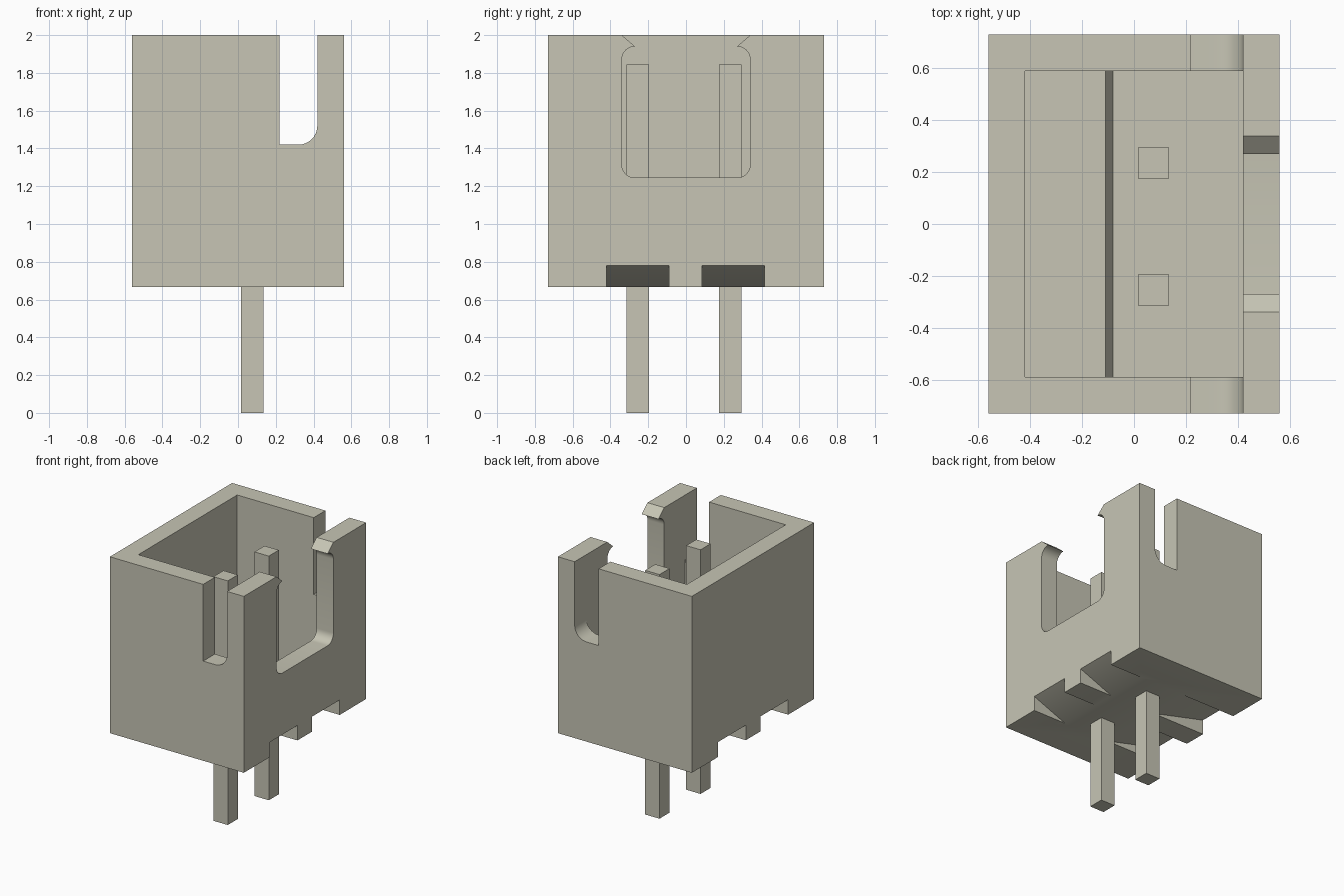
import bpy, bmesh, math
from mathutils import Vector

cube = bpy.data.objects.get("Cube")
if cube:
    bpy.data.objects.remove(cube, do_unlink=True)

# One plastic colour for everything
mat = bpy.data.materials.new("warm grey")
mat.use_nodes = True
COLOUR = (0.57, 0.56, 0.46, 1)
mat.diffuse_color = COLOUR
mat.node_tree.nodes["Principled BSDF"].inputs["Base Color"].default_value = COLOUR


def prism(name, profile, axis, lo, hi):
    """Extrude a profile along x (points are y,z) or along y (points are x,z)."""
    def place(p, d):
        return Vector((d, p[0], p[1])) if axis == "x" else Vector((p[0], d, p[1]))
    bm = bmesh.new()
    face = bm.faces.new([bm.verts.new(place(p, lo)) for p in profile])
    ext = bmesh.ops.extrude_face_region(bm, geom=[face])
    moved = [v for v in ext["geom"] if isinstance(v, bmesh.types.BMVert)]
    offset = place((0, 0), hi - lo)
    bmesh.ops.translate(bm, verts=moved, vec=offset)
    bmesh.ops.recalc_face_normals(bm, faces=bm.faces)
    mesh = bpy.data.meshes.new(name)
    bm.to_mesh(mesh)
    bm.free()
    mesh.materials.append(mat)
    ob = bpy.data.objects.new(name, mesh)
    bpy.context.collection.objects.link(ob)
    return ob


def rect(a0, a1, z0, z1):
    return [(a0, z0), (a1, z0), (a1, z1), (a0, z1)]


def arc(cx, cz, r, start, end, n=8):
    angles = [math.radians(start + (end - start) * i / n) for i in range(n + 1)]
    return [(cx + r * math.cos(a), cz + r * math.sin(a)) for a in angles]


# Housing block
BASE, TOP, OVER = 0.667, 2.0, 2.1
housing = prism("housing", rect(-0.56, 0.56, BASE, TOP), "y", -0.73, 0.73)

cutters = []

# Cavity with a stepped floor
cutters.append(prism("cavity_cutter",
                     [(0.42, OVER), (0.42, 0.80), (-0.08, 0.80), (-0.11, 0.85),
                      (-0.42, 0.85), (-0.42, OVER)], "y", -0.59, 0.59))

# Side slots with one rounded lower corner
slot = [(0.22, OVER), (0.22, 1.42)] + arc(0.32, 1.52, 0.10, 270, 360) + [(0.42, OVER)]
for lo, hi in ((-0.8, -0.5), (0.5, 0.8)):
    cutters.append(prism("slot_cutter", slot, "y", lo, hi))

# Latch window with rounded corners and hooked lips at the top
half = (arc(0.27, 1.315, 0.07, 270, 360) + arc(0.27, 1.87, 0.07, 0, 90)
        + [(0.34, TOP), (0.34, OVER)])
window = half + [(-y, z) for y, z in reversed(half)]
cutters.append(prism("window_cutter", window, "x", 0.35, 0.7))

# Wedge reliefs under the long edges; each slope runs out past the edge
RISE = 0.113
for side, depth in ((1, 0.28), (-1, 0.453)):
    inner, outer = side * (0.56 - depth), side * 0.66
    slope = RISE / depth
    tail = 0.05
    wedge = [(inner - side * tail, BASE - slope * tail),
             (outer, BASE - slope * tail),
             (outer, BASE + slope * (depth + 0.10))]
    for y0, y1 in ((-0.42, -0.09), (0.085, 0.415)):
        cutters.append(prism("relief_cutter", wedge, "y", y0, y1))

# Carve the housing and discard the cutters
bpy.ops.object.select_all(action="DESELECT")
bpy.context.view_layer.objects.active = housing
housing.select_set(True)
for cutter in cutters:
    cutter.hide_render = True
    mod = housing.modifiers.new("cut", "BOOLEAN")
    mod.operation = "DIFFERENCE"
    mod.solver = "EXACT"
    mod.object = cutter
    bpy.ops.object.modifier_apply(modifier=mod.name)
    bpy.data.objects.remove(cutter, do_unlink=True)
bpy.ops.object.shade_smooth_by_angle(angle=math.radians(30))

# Square contact pins
for name, y in (("front_pin", -0.315), ("back_pin", 0.175)):
    prism(name, rect(0.015, 0.135, 0, 1.845), "y", y, y + 0.12)
